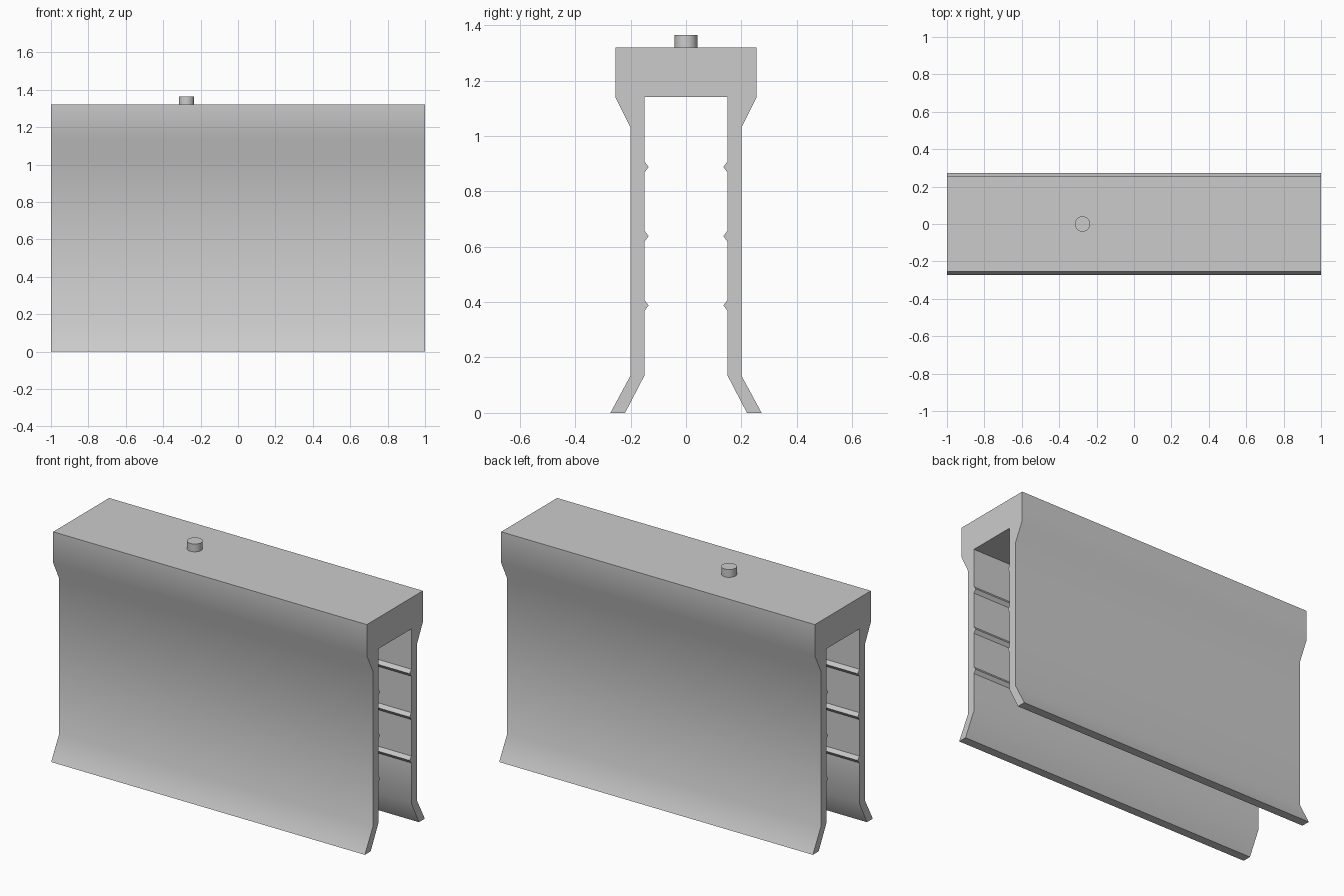
import bpy
import bmesh
import math
from mathutils import Matrix

cube = bpy.data.objects.get("Cube")
if cube:
    bpy.data.objects.remove(cube, do_unlink=True)

grey = bpy.data.materials.new("plain_grey")
grey.use_nodes = True
GREY = (0.6, 0.6, 0.6, 1)
grey.diffuse_color = GREY
grey.node_tree.nodes["Principled BSDF"].inputs["Base Color"].default_value = GREY


def finish(name, bm):
    """Turn a bmesh into a shaded object."""
    bmesh.ops.recalc_face_normals(bm, faces=bm.faces[:])
    mesh = bpy.data.meshes.new(name)
    bm.to_mesh(mesh)
    bm.free()
    mesh.materials.append(grey)
    obj = bpy.data.objects.new(name, mesh)
    bpy.context.collection.objects.link(obj)
    bpy.ops.object.select_all(action="DESELECT")
    obj.select_set(True)
    bpy.context.view_layer.objects.active = obj
    bpy.ops.object.shade_smooth_by_angle(angle=math.radians(30))
    return obj


# Half of the channel section (y, z): outer wall going down, then inner wall going up
half = [(0.255, 1.32), (0.255, 1.14), (0.2, 1.03), (0.2, 0.135),
        (0.273, 0), (0.22, 0), (0.15, 0.135)]
# Small gripping ridges along the inner wall
for z in (0.388, 0.638, 0.888):
    half += [(0.15, z - 0.02), (0.135, z), (0.15, z + 0.02)]
half.append((0.15, 1.14))
section = half + [(-y, z) for y, z in reversed(half)]

# Channel body: mirrored section swept along x
bm = bmesh.new()
cap = bm.faces.new([bm.verts.new((-1, y, z)) for y, z in section])
swept = bmesh.ops.extrude_face_region(bm, geom=[cap], use_keep_orig=True)
moved = [v for v in swept["geom"] if isinstance(v, bmesh.types.BMVert)]
bmesh.ops.translate(bm, verts=moved, vec=(2, 0, 0))
finish("channel_body", bm)

# Round peg on the top face
bm = bmesh.new()
bmesh.ops.create_cone(bm, cap_ends=True, segments=32, radius1=0.041, radius2=0.041,
                      depth=0.055, matrix=Matrix.Translation((-0.275, 0, 1.3375)))
finish("top_peg", bm)
